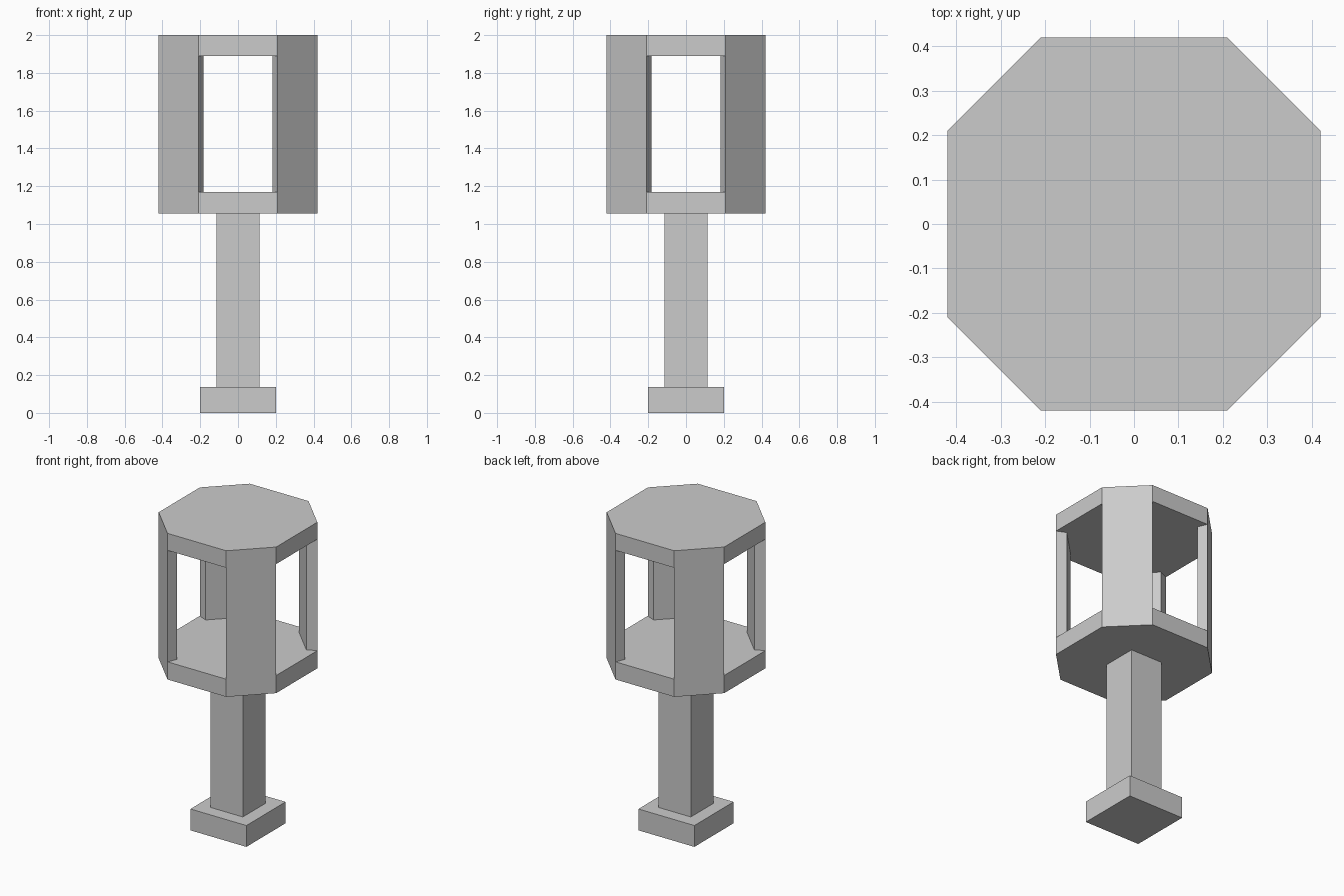
import bpy
import bmesh

if "Cube" in bpy.data.objects:
    bpy.data.objects.remove(bpy.data.objects["Cube"])


def prism(name, outline, z0, z1):
    """Extrude a counter-clockwise outline from z0 up to z1."""
    bm = bmesh.new()
    base = bm.faces.new([bm.verts.new((x, y, z0)) for x, y in outline])
    top = bmesh.ops.extrude_face_region(bm, geom=[base], use_keep_orig=True)["geom"]
    verts = [g for g in top if isinstance(g, bmesh.types.BMVert)]
    bmesh.ops.translate(bm, verts=verts, vec=(0, 0, z1 - z0))
    bmesh.ops.recalc_face_normals(bm, faces=bm.faces[:])
    mesh = bpy.data.meshes.new(name)
    bm.to_mesh(mesh)
    bm.free()
    obj = bpy.data.objects.new(name, mesh)
    bpy.context.collection.objects.link(obj)
    return obj


def square(h):
    return [(-h, -h), (h, -h), (h, h), (-h, h)]


def quarter_turns(points):
    """Repeat points around z in four quarter turns."""
    result = []
    for _ in range(4):
        result.append(points)
        points = [(-y, x) for x, y in points]
    return result


R, C = 0.42, 0.21            # half width and half flat side of the octagon
IN_X, IN_Y = 0.183, 0.36     # inner corner of a corner panel
FLOOR0, FLOOR1, ROOF0, ROOF1 = 1.056, 1.17, 1.89, 2.0

# Foot and post
prism("base_block", square(0.2), 0, 0.138)
prism("post", square(0.115), 0.138, FLOOR0)

# Octagonal floor and roof slabs
octagon = sum(quarter_turns([(R, C), (C, R)]), [])
prism("lantern_floor", octagon, FLOOR0, FLOOR1)
prism("lantern_roof", octagon, ROOF0, ROOF1)

# Four diagonal corner panels with slanted sides
panel = [(R, C), (C, R), (IN_X, IN_Y), (IN_Y, IN_X)]
for i, outline in enumerate(quarter_turns(panel)):
    prism(f"corner_panel_{i + 1}", outline, FLOOR1, ROOF0)
